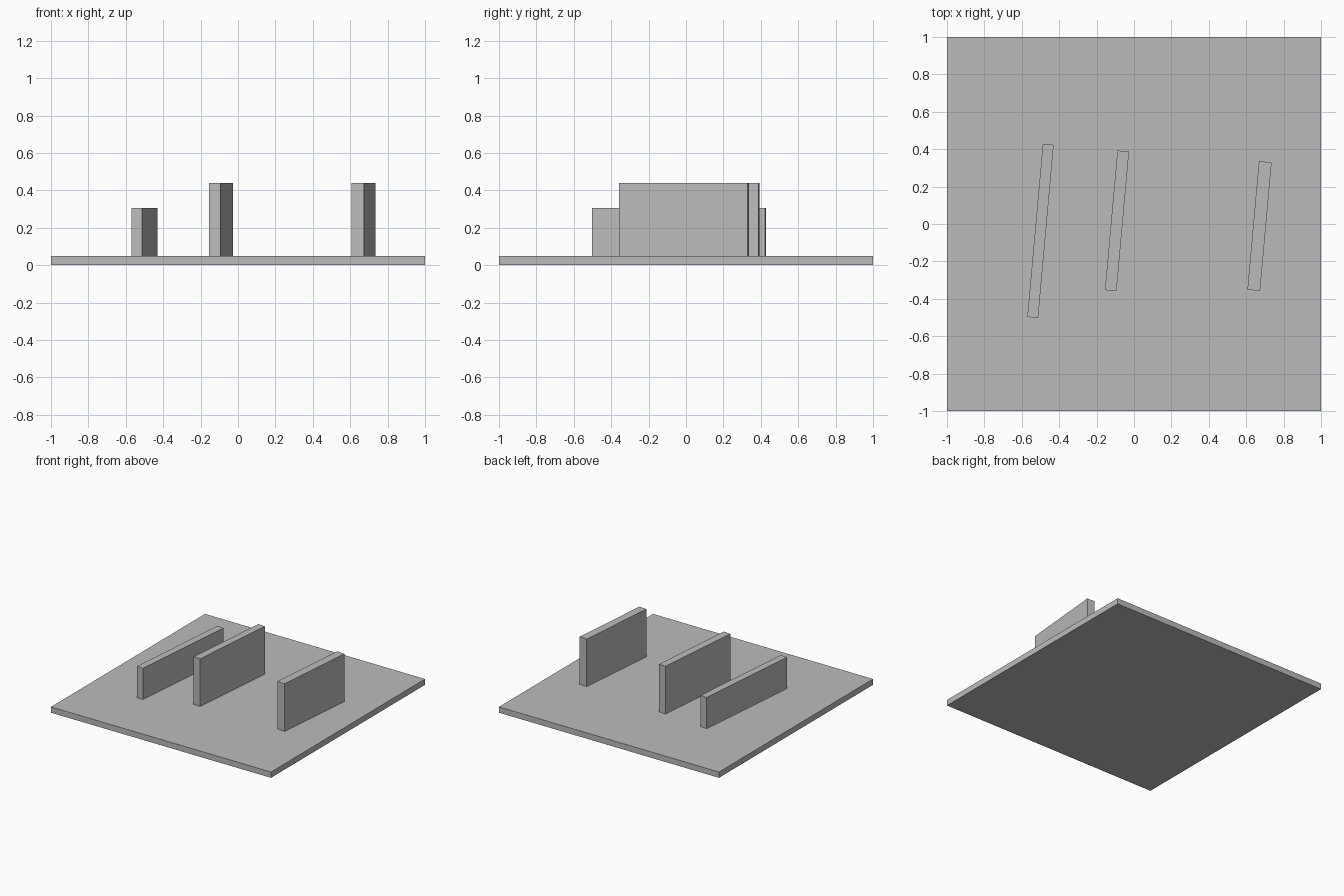
import bpy
from math import radians

cube = bpy.data.objects.get("Cube")
if cube:
    bpy.data.objects.remove(cube, do_unlink=True)

# Single plain grey
grey = bpy.data.materials.new("plain grey")
grey.use_nodes = True
colour = (0.5, 0.5, 0.5, 1)
grey.diffuse_color = colour
grey.node_tree.nodes["Principled BSDF"].inputs["Base Color"].default_value = colour


def box(name, centre, size, bottom, top, turn=0):
    """Upright box from bottom to top, turned about z in degrees."""
    x, y = centre
    bpy.ops.mesh.primitive_cube_add(
        size=1, location=(x, y, (bottom + top) / 2), rotation=(0, 0, radians(turn)))
    obj = bpy.context.object
    obj.name = name
    obj.scale = (*size, top - bottom)
    bpy.ops.object.transform_apply(location=False, rotation=False, scale=True)
    obj.data.materials.append(grey)
    return obj


BASE_TOP = 0.048
TURN = -5.13

# Ground slab
box("base_slab", (0, 0), (2, 2), 0, BASE_TOP)

# Three slightly turned upright walls
box("low_long_wall", (-0.5, -0.037), (0.058, 0.929), BASE_TOP, 0.305, TURN)
box("middle_wall", (-0.091, 0.017), (0.062, 0.749), BASE_TOP, 0.44, TURN)
box("left_wall", (0.671, -0.011), (0.068, 0.69), BASE_TOP, 0.44, TURN)
